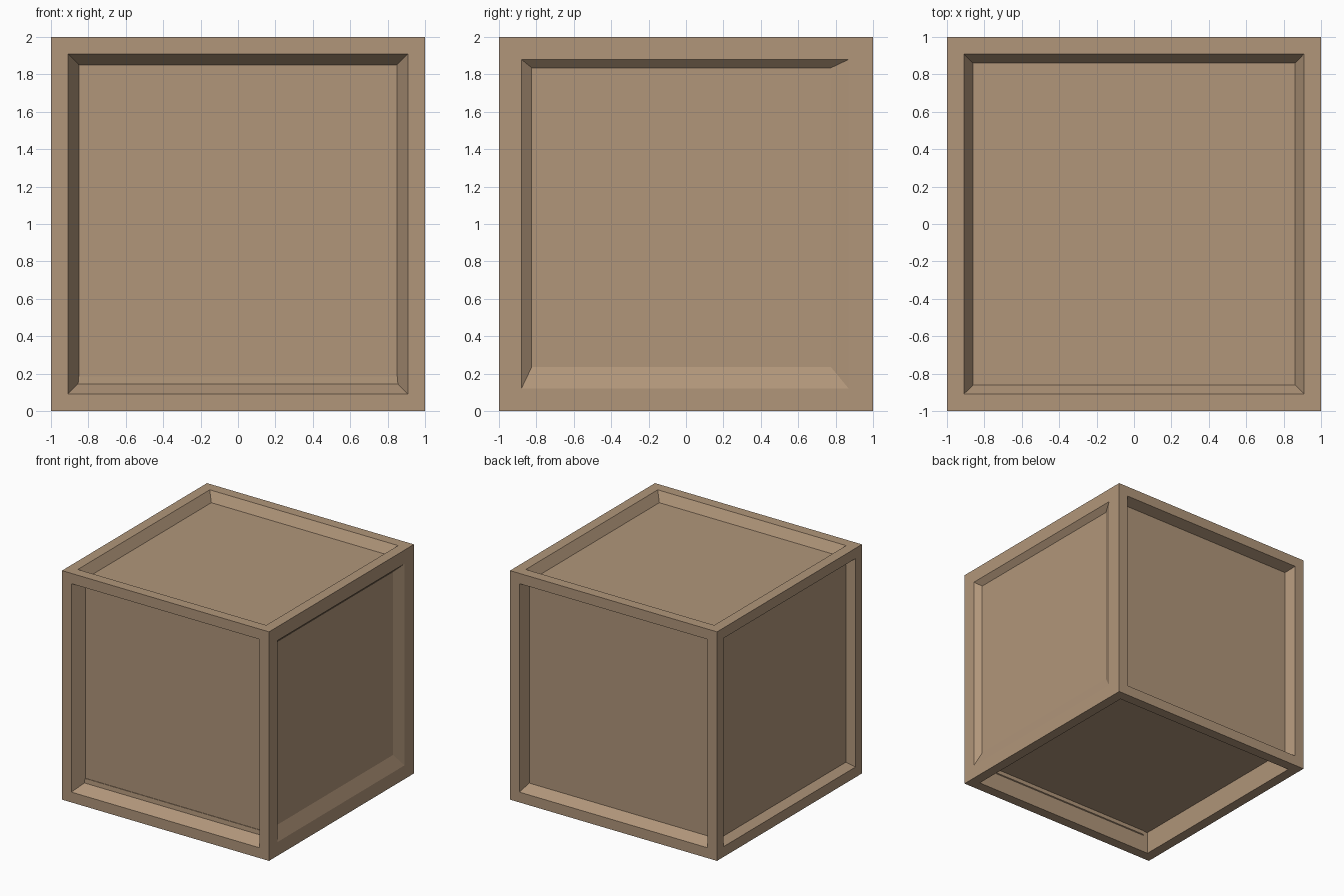
import bpy
import bmesh
from mathutils import Vector

cube = bpy.data.objects.get("Cube")
if cube:
    bpy.data.objects.remove(cube, do_unlink=True)

# Single wood colour
wood = bpy.data.materials.new("tan_wood")
wood.use_nodes = True
colour = (0.44, 0.305, 0.195, 1)
wood.diffuse_color = colour
wood.node_tree.nodes["Principled BSDF"].inputs["Base Color"].default_value = colour


def square(half):
    return ((-half, half), (-half, half))


# Per side: axis, direction, rim opening, panel extent, panel depth
SIDES = [
    (1, -1, square(0.91), square(0.85), 0.11),
    (1, 1, square(0.91), ((-0.88, 0.88), (-0.86, 0.88)), 0.095),
    (0, -1, square(0.91), square(0.87), 0.065),
    (0, 1, ((-0.88, 0.87), (-0.88, 0.88)), ((-0.825, 0.775), (-0.765, 0.835)), 0.045),
    (2, 1, square(0.91), square(0.86), 0.08),
    (2, -1, square(0.91), square(0.895), 0.185),
]


def inset_to(bm, face, axis, sign, extent, depth):
    """Inset a face and fit its corners to the given extent and depth."""
    bmesh.ops.inset_individual(bm, faces=[face], thickness=0.05)
    u, v = [a for a in range(3) if a != axis]
    for vert in face.verts:
        vert.co[u] = extent[0][vert.co[u] > 0]
        vert.co[v] = extent[1][vert.co[v] > 0]
        vert.co[axis] = sign * (1 - depth)


# Box with a sunken, sloped-edge panel on every side
bm = bmesh.new()
bmesh.ops.create_cube(bm, size=2)
for axis, sign, opening, panel, depth in SIDES:
    bm.normal_update()
    face = max(bm.faces, key=lambda f: f.calc_center_median()[axis] * sign)
    inset_to(bm, face, axis, sign, opening, 0)
    inset_to(bm, face, axis, sign, panel, depth)
bmesh.ops.translate(bm, verts=bm.verts, vec=Vector((0, 0, 1)))
bm.normal_update()

mesh = bpy.data.meshes.new("panelled_crate")
bm.to_mesh(mesh)
bm.free()
mesh.materials.append(wood)
crate = bpy.data.objects.new("panelled_crate", mesh)
bpy.context.collection.objects.link(crate)
